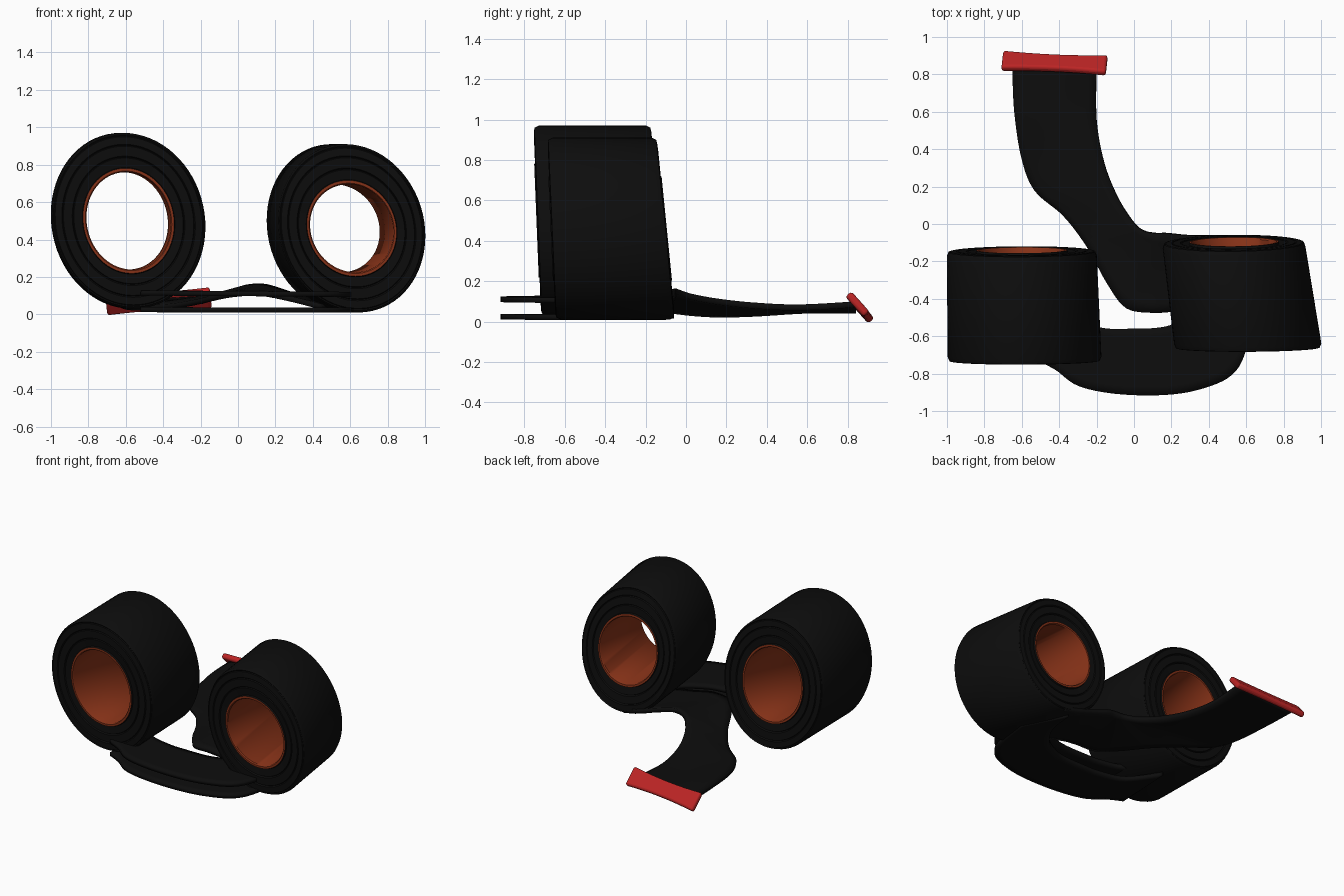
import bpy, bmesh, math
from mathutils import Vector, Euler

if "Cube" in bpy.data.objects:
    bpy.data.objects.remove(bpy.data.objects["Cube"])


def material(name, rgb):
    m = bpy.data.materials.new(name)
    m.diffuse_color = (*rgb, 1)
    m.use_nodes = True
    m.node_tree.nodes["Principled BSDF"].inputs["Base Color"].default_value = m.diffuse_color
    return m


BLACK = material("black fabric", (0.004, 0.004, 0.004))
RUST = material("rust lining", (0.24, 0.032, 0.009))
RED = material("red tab", (0.5, 0.018, 0.018))


def finish(bm, name, mats, angle=40):
    bmesh.ops.recalc_face_normals(bm, faces=bm.faces)
    me = bpy.data.meshes.new(name)
    bm.to_mesh(me)
    bm.free()
    ob = bpy.data.objects.new(name, me)
    bpy.context.collection.objects.link(ob)
    for m in mats:
        me.materials.append(m)
    bpy.ops.object.select_all(action='DESELECT')
    ob.select_set(True)
    bpy.context.view_layer.objects.active = ob
    bpy.ops.object.shade_smooth_by_angle(angle=math.radians(angle))
    return ob


# Side profile of a roll: (0 = hole, 1 = outside, inset from the end face)
FACE = [(0, .008), (.03, 0), (.1, 0), (.12, .012), (.36, .006), (.38, .014), (.41, .004),
        (.66, .004), (.68, .012), (.71, .004), (.90, .006), (.92, .012), (.95, .008), (1, .03)]
LINING = 2  # number of profile steps on each face that belong to the lining


def roll(name, front, back, hole, lean, seg=72):
    """front/back: (x, z, y, half width, half height, y slope with height)"""
    bm = bmesh.new()
    loop = [(t, 0, d) for t, d in FACE] + [(t, 1, -d) for t, d in reversed(FACE)]
    rings = []
    for t, end, d in loop:
        cx, cz, cy, hw, hh, slope = back if end else front
        ring = []
        for i in range(seg):
            a = 2 * math.pi * i / seg
            w = hole[0] + (hw - hole[0]) * t
            h = hole[1] + (hh - hole[1]) * t
            dz = h * math.sin(a)
            x = cx + w * math.cos(a) + lean * dz
            ring.append(bm.verts.new((x, cy + d + slope * dz, cz + dz)))
        rings.append(ring)
    n = len(rings)
    for k in range(n):
        r0, r1 = rings[k], rings[(k + 1) % n]
        for i in range(seg):
            j = (i + 1) % seg
            f = bm.faces.new((r0[i], r0[j], r1[j], r1[i]))
            f.material_index = 1 if k < LINING or k >= n - 1 - LINING else 0
    return finish(bm, name, [BLACK, RUST])


roll("left_roll", (-.585, .50, -.74, .41, .47, -.04), (-.60, .50, -.14, .40, .47, -.06),
     (.225, .26), -.06)
roll("right_roll", (.608, .46, -.67, .392, .45, -.045), (.535, .46, -.095, .38, .45, -.10),
     (.222, .235), -.08)


def spline(p, u):
    """Catmull-Rom value along a list of vectors"""
    i = min(int(u), len(p) - 2)
    f = u - i
    a, b, c, d = p[max(i - 1, 0)], p[i], p[i + 1], p[min(i + 2, len(p) - 1)]
    return .5 * (2 * b + (c - a) * f + (2 * a - 5 * b + 4 * c - d) * f * f
                 + (3 * b - a - 3 * c + d) * f ** 3)


def ribbon(name, rows, thick, sub=6, cols=8):
    """Strap between two edge curves; each row is xyz of one edge, xyz of the other"""
    left = [Vector(r[:3]) for r in rows]
    right = [Vector(r[3:]) for r in rows]
    bm = bmesh.new()
    grid = []
    for s in range((len(rows) - 1) * sub + 1):
        l, r = spline(left, s / sub), spline(right, s / sub)
        grid.append([bm.verts.new(l.lerp(r, c / cols)) for c in range(cols + 1)])
    for g, h in zip(grid, grid[1:]):
        for c in range(cols):
            bm.faces.new((g[c], g[c + 1], h[c + 1], h[c]))
    ob = finish(bm, name, [BLACK])
    mod = ob.modifiers.new("thickness", 'SOLIDIFY')
    mod.thickness = thick
    mod.offset = 0
    return ob


# Loose strap from under the right roll to the red tab
ribbon("tail_strap", [
    (-.65, .84, .055, -.20, .84, .085),
    (-.64, .60, .055, -.20, .56, .07),
    (-.60, .35, .04, -.16, .33, .08),
    (-.53, .18, .035, -.09, .15, .10),
    (-.38, .05, .04, -.01, .02, .125),
    (-.25, -.12, .06, .05, -.035, .145),
    (-.14, -.32, .085, .12, -.05, .15),
    (-.04, -.45, .105, .18, -.05, .14),
    (.10, -.475, .115, .30, -.06, .10),
    (.25, -.47, .09, .42, -.06, .06),
    (.45, -.50, .04, .55, -.06, .03)], .03)

# Strap joining both rolls at the front, in two layers
EDGES = [(-.50, -.30, -.52, -.73), (-.35, -.50, -.42, -.78), (-.17, -.555, -.30, -.865),
         (-.03, -.56, -.10, -.908), (.12, -.555, .15, -.915), (.22, -.53, .35, -.885),
         (.35, -.45, .52, -.81), (.45, -.30, .60, -.67), (.48, -.10, .64, -.40)]
for name, z0, z1 in (("lower_joining_strap", .025, .022), ("upper_joining_strap", .115, .105)):
    rows = []
    for i, (a, b, c, d) in enumerate(EDGES):
        z = z0 + (z1 - z0) * i / (len(EDGES) - 1)
        rows.append((a, b, z, c, d, z))
    ribbon(name, rows, .027)

# Red end tab: slanted rounded slab, slightly wider at its ends
bm = bmesh.new()
bmesh.ops.create_cube(bm, size=1)
bmesh.ops.scale(bm, vec=(.56, .125, .04), verts=bm.verts)
bmesh.ops.subdivide_edges(bm, edges=[e for e in bm.edges
                          if abs(e.verts[0].co.x - e.verts[1].co.x) > .1],
                          cuts=7, use_grid_fill=True)
for v in bm.verts:
    v.co.y *= .9 + .2 * (v.co.x / .28) ** 2
rot = Euler((math.radians(-48), math.radians(-3.5), math.radians(-2.5)), 'XYZ').to_matrix()
bmesh.ops.rotate(bm, matrix=rot, verts=bm.verts)
bmesh.ops.translate(bm, vec=(-.425, .86, .07), verts=bm.verts)
tab = finish(bm, "end_tab", [RED])
bev = tab.modifiers.new("rounding", 'BEVEL')
bev.width = .015
bev.segments = 3
